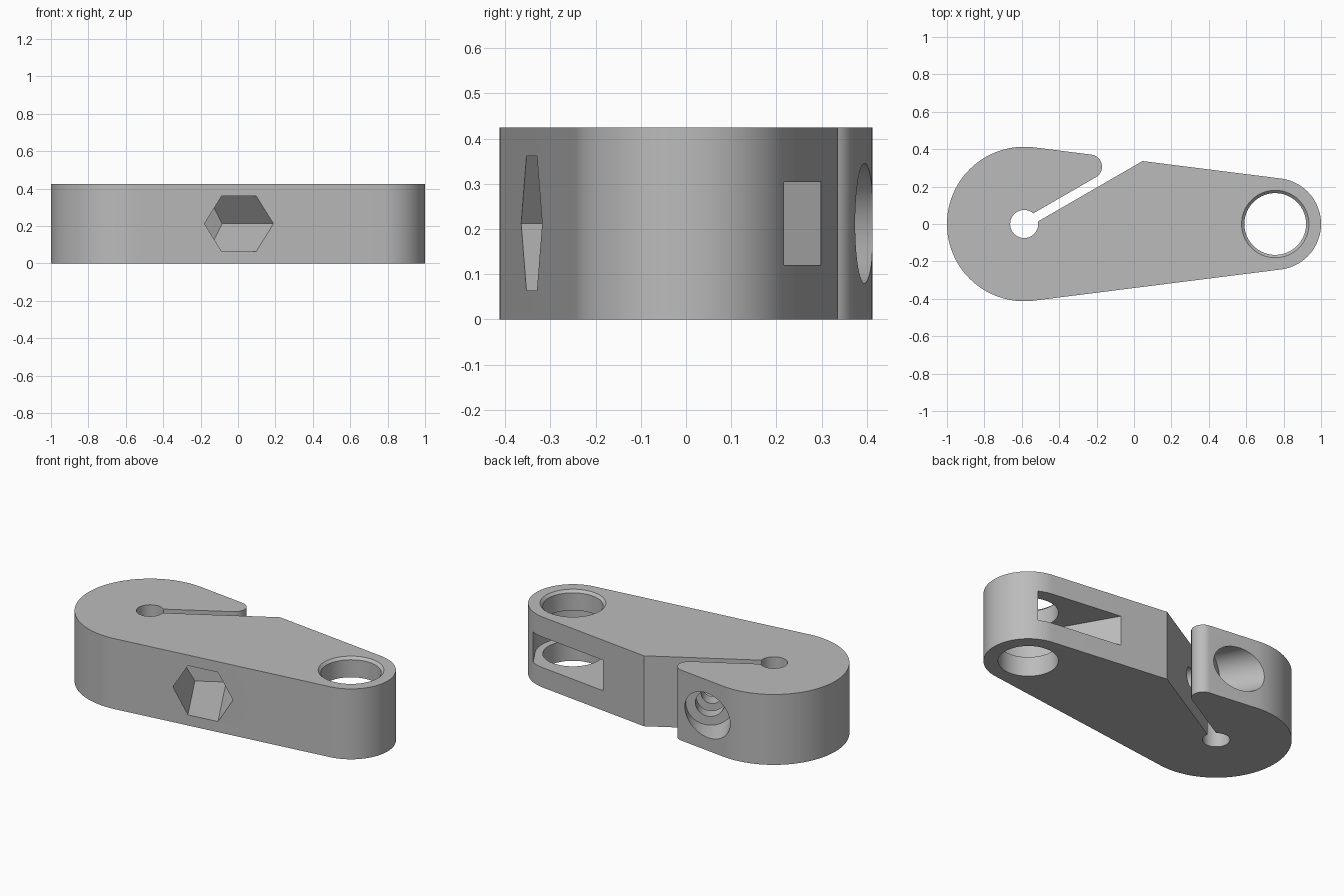
import bpy, bmesh
from math import acos, asin, cos, sin, pi, radians
from mathutils import Matrix, Vector

if "Cube" in bpy.data.objects:
    bpy.data.objects.remove(bpy.data.objects["Cube"], do_unlink=True)

HEIGHT = 0.425
MID = HEIGHT / 2
BIG, BIG_R = Vector((-0.587, 0)), 0.413
SMALL, SMALL_R = Vector((0.755, 0)), 0.245
CLAMP_R, BORE_R, GAP, TIP_R = 0.075, 0.165, 0.025, 0.065

grey = bpy.data.materials.new("light_grey_metal")
grey.use_nodes = True
grey.diffuse_color = (0.5, 0.5, 0.5, 1)
grey.node_tree.nodes["Principled BSDF"].inputs["Base Color"].default_value = (0.5, 0.5, 0.5, 1)


def arc(centre, r, start, end, n):
    angles = [start + (end - start) * i / n for i in range(n + 1)]
    return [Vector((centre[0] + r * cos(a), centre[1] + r * sin(a))) for a in angles]


def circle(r, n=64):
    return arc((0, 0), r, 0, 2 * pi, n)[:-1]


def frame(origin, x_axis, z_axis):
    """Placement whose local x and z follow the given directions."""
    y_axis = z_axis.cross(x_axis)
    m = Matrix((x_axis, y_axis, z_axis)).transposed().to_4x4()
    return Matrix.Translation(origin) @ m


def prism(name, profile, low, high, place=Matrix(), taper=1):
    bm = bmesh.new()
    bottom = [bm.verts.new((p.x, p.y, low)) for p in profile]
    top = [bm.verts.new((p.x * taper, p.y * taper, high)) for p in profile]
    bm.faces.new(bottom[::-1])
    bm.faces.new(top)
    n = len(profile)
    for i in range(n):
        j = (i + 1) % n
        bm.faces.new((bottom[i], bottom[j], top[j], top[i]))
    bm.transform(place)
    bmesh.ops.recalc_face_normals(bm, faces=bm.faces)
    mesh = bpy.data.meshes.new(name)
    bm.to_mesh(mesh)
    bm.free()
    mesh.materials.append(grey)
    obj = bpy.data.objects.new(name, mesh)
    bpy.context.collection.objects.link(obj)
    return obj


# Arm outline: two tangent discs with a keyhole clamp slot
tangent = acos((BIG_R - SMALL_R) / (SMALL.x - BIG.x))
normal = Vector((cos(tangent), sin(tangent)))
slot_angle = radians(30)
along = Vector((cos(slot_angle), sin(slot_angle)))
across = Vector((-along.y, along.x))


def slot_point(offset, inset):
    """Point at an offset from the slot line and an inset from the top edge."""
    a = (BIG_R - inset - offset * across.dot(normal)) / along.dot(normal)
    return BIG + along * a + across * offset


mouth = asin(GAP / CLAMP_R)
outline = arc(SMALL, SMALL_R, -tangent, tangent, 48)
outline.append(slot_point(-GAP, 0))
outline += arc(BIG, CLAMP_R, slot_angle - mouth, slot_angle + mouth - 2 * pi, 40)
outline += arc(slot_point(GAP + TIP_R, TIP_R), TIP_R, slot_angle - pi / 2, tangent, 20)
outline += arc(BIG, BIG_R, tangent, 2 * pi - tangent, 72)
arm = prism("clamp_arm", outline, 0, HEIGHT)

# Clamp screw axis runs square to the slot
bolt_origin = (BIG + along * 0.342).to_3d() + Vector((0, 0, MID))
bolt = frame(bolt_origin, along.to_3d(), across.to_3d())

# Side pocket: round-ended recess around the bore, open to the back
pocket_dir = Vector((-cos(radians(60)), sin(radians(60)), 0))
pocket_side = Vector((0, 0, 1)).cross(pocket_dir)
POCKET_R = 0.207
pocket = frame(SMALL.to_3d(), -pocket_side, Vector((0, 0, 1)))
pocket_profile = arc((0, 0), POCKET_R, pi, 2 * pi, 40)
pocket_profile += [Vector((POCKET_R, 0.8)), Vector((-POCKET_R, 0.8))]

bore = Matrix.Translation(SMALL.to_3d())
hexagon = circle(0.1715, 6)
cutters = [
    prism("bore_cutter", circle(BORE_R, 96), -0.1, HEIGHT + 0.1, bore),
    prism("bore_chamfer_cutter", circle(BORE_R, 96), HEIGHT - 0.015, HEIGHT + 0.015,
          bore, (BORE_R + 0.03) / BORE_R),
    prism("side_pocket_cutter", pocket_profile, 0.12, 0.304, pocket),
    prism("nut_pocket_cutter", hexagon, -0.8, -0.115, bolt),
    prism("screw_hole_cutter", circle(0.06), -0.2, 0.01, bolt),
    prism("clearance_hole_cutter", circle(0.08), 0, 0.15, bolt),
    prism("screw_head_cutter", circle(0.133), 0.1, 0.6, bolt),
]

bpy.ops.object.select_all(action="DESELECT")
bpy.context.view_layer.objects.active = arm
arm.select_set(True)
for cutter in cutters:
    cutter.hide_render = True
    mod = arm.modifiers.new(cutter.name, "BOOLEAN")
    mod.operation, mod.solver, mod.object = "DIFFERENCE", "EXACT", cutter
    bpy.ops.object.modifier_apply(modifier=mod.name)
    bpy.data.objects.remove(cutter, do_unlink=True)

bpy.ops.object.shade_smooth_by_angle(angle=radians(25))
